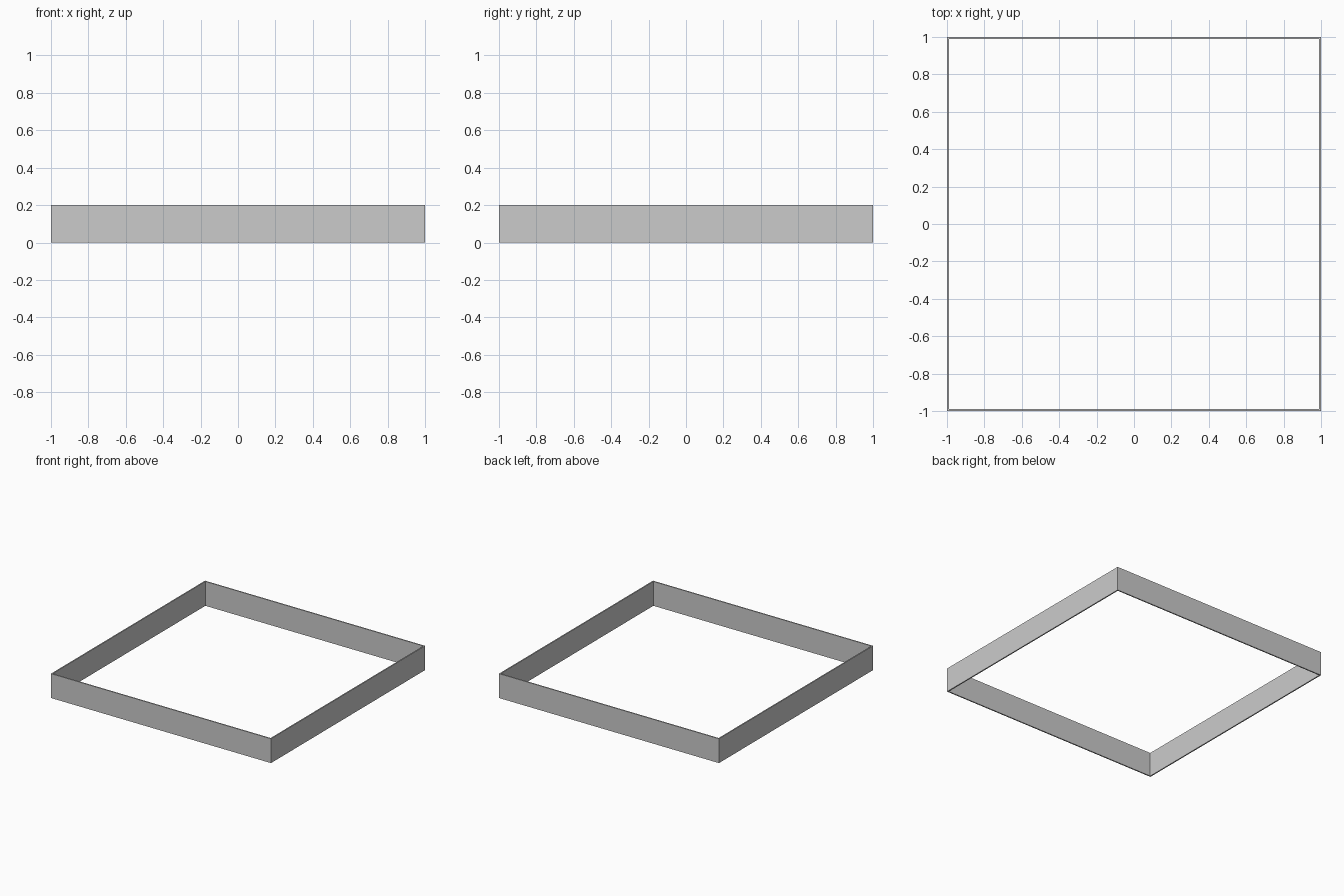
import bpy
from math import pi
from mathutils import Matrix

if "Cube" in bpy.data.objects:
    bpy.data.objects.remove(bpy.data.objects["Cube"])

HALF, HEIGHT, THICK = 1.0, 0.2, 0.01


def panel(name, angle):
    """Upright board along the front edge, turned about z to its own side."""
    bpy.ops.mesh.primitive_cube_add(size=1)
    ob = bpy.context.object
    ob.name = name
    place = Matrix.Translation((-THICK / 2, -HALF + THICK / 2, HEIGHT / 2))
    size = Matrix.Diagonal((2 * HALF - THICK, THICK, HEIGHT, 1))
    ob.data.transform(Matrix.Rotation(angle, 4, 'Z') @ place @ size)
    return ob


# Four thin walls, each butting against the next around the square
for i, side in enumerate(("front", "right", "back", "left")):
    panel(side + "_wall", i * pi / 2)
